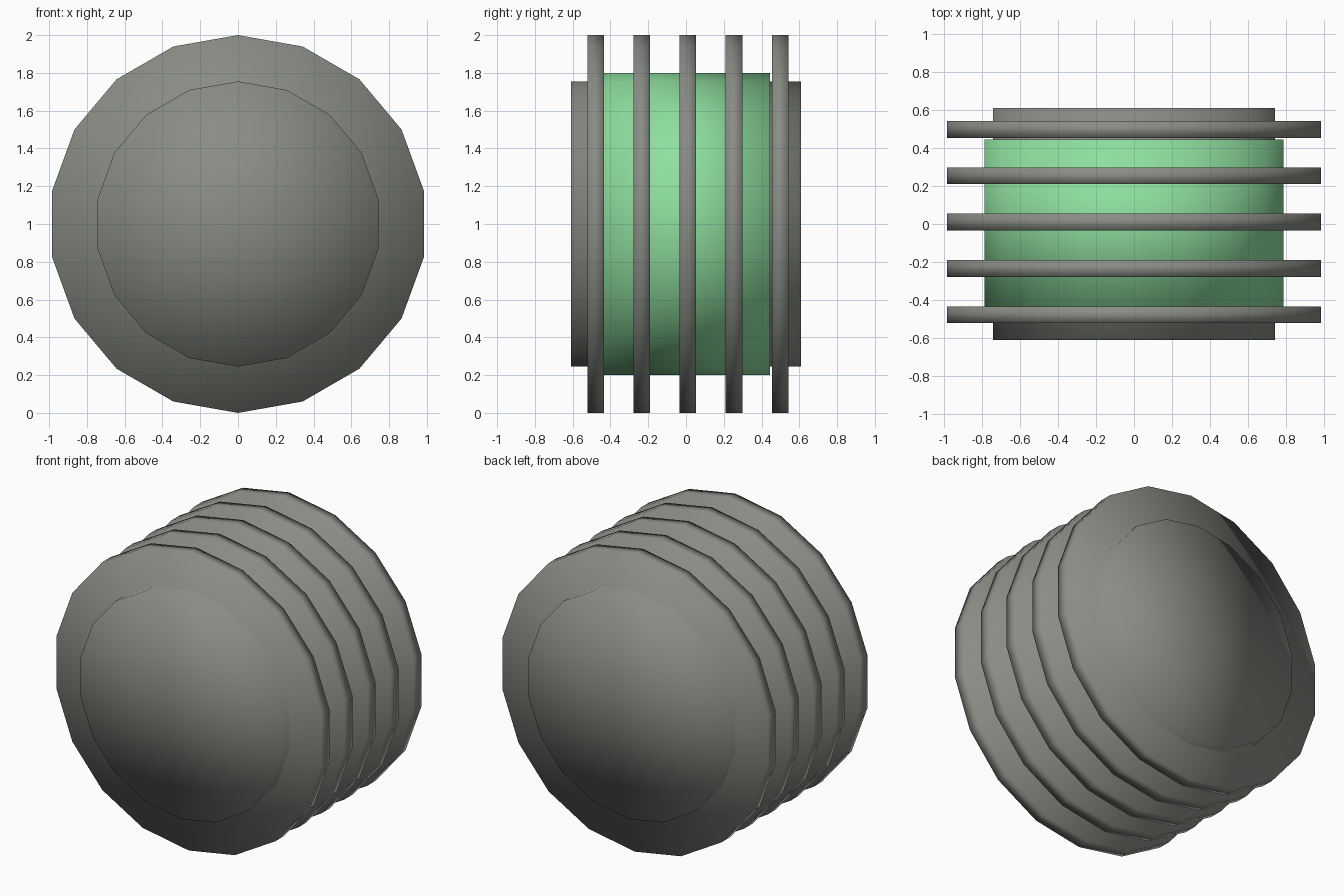
import bpy, bmesh, math
from mathutils import Matrix

if "Cube" in bpy.data.objects:
    bpy.data.objects.remove(bpy.data.objects["Cube"])

SIDES = 18


def material(name, rgb):
    m = bpy.data.materials.new(name)
    m.diffuse_color = (*rgb, 1)
    m.use_nodes = True
    m.node_tree.nodes["Principled BSDF"].inputs["Base Color"].default_value = m.diffuse_color
    return m


grey = material("dark_grey", (0.25, 0.265, 0.235))
green = material("light_green", (0.275, 0.74, 0.35))


def drum(name, radius, y0, y1, mat):
    """Smooth-shaded 18-sided cylinder along y, with a corner at the top."""
    bm = bmesh.new()
    bmesh.ops.create_cone(bm, cap_ends=True, cap_tris=True, segments=SIDES,
                          radius1=radius, radius2=radius, depth=y1 - y0)
    # lay the axis along y; the first corner (on +y) turns to +z
    bm.transform(Matrix.Translation((0, (y0 + y1) / 2, 1))
                 @ Matrix.Rotation(math.radians(90), 4, 'X'))
    bmesh.ops.recalc_face_normals(bm, faces=bm.faces)
    for f in bm.faces:
        f.smooth = True
    me = bpy.data.meshes.new(name)
    bm.to_mesh(me)
    bm.free()
    me.materials.append(mat)
    ob = bpy.data.objects.new(name, me)
    bpy.context.collection.objects.link(ob)
    return ob


# Inner hub that shows at both ends
drum("hub", 0.755, -0.61, 0.61, grey)

# Green core between the outer rings
drum("core", 0.80, -0.445, 0.445, green)

# Five evenly spaced ring discs
for i in range(5):
    y = -0.478 + i * 0.244
    drum(f"ring_disc_{i + 1}", 1.0, y - 0.044, y + 0.044, grey)
